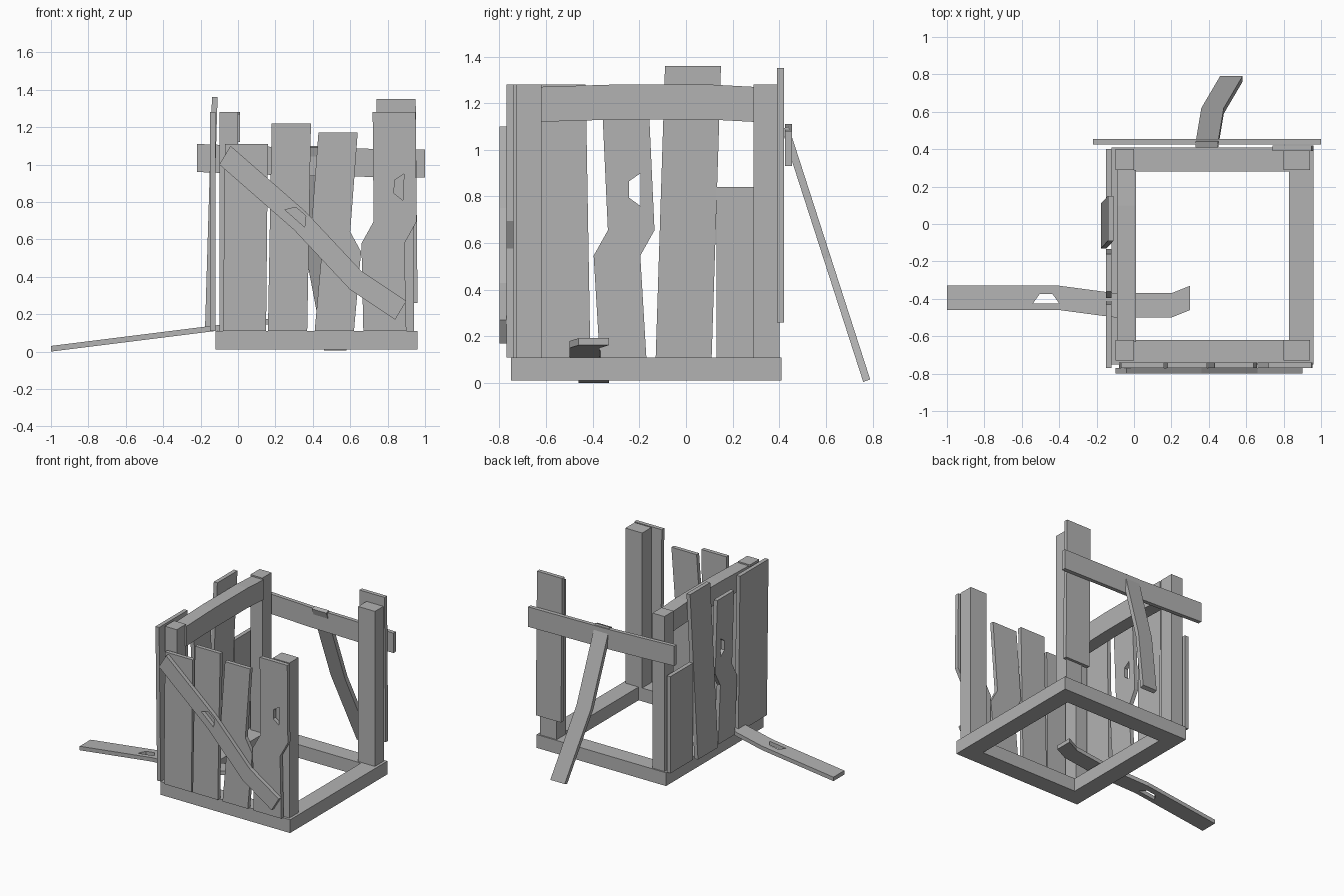
import bpy, bmesh
from mathutils import Vector
from mathutils.geometry import tessellate_polygon

cube = bpy.data.objects.get("Cube")
if cube:
    bpy.data.objects.remove(cube)

# Outer faces of the frame, sill height, post height and board thickness
FRONT, BACK = -0.75, 0.41
RIGHT, LEFT = -0.12, 0.96
SILL, TALL = 0.11, 1.28
THIN = 0.03

grey = (0.45, 0.45, 0.45, 1)
wood = bpy.data.materials.new("weathered_grey_wood")
wood.use_nodes = True
wood.diffuse_color = grey
wood.node_tree.nodes["Principled BSDF"].inputs["Base Color"].default_value = grey


def finish(name, bm):
    """Turn the bmesh into a flat shaded wooden object."""
    bmesh.ops.recalc_face_normals(bm, faces=bm.faces)
    mesh = bpy.data.meshes.new(name)
    bm.to_mesh(mesh)
    bm.free()
    mesh.materials.append(wood)
    part = bpy.data.objects.new(name, mesh)
    bpy.context.collection.objects.link(part)


def beam(name, x, y, z):
    """Squared timber between two limits on each axis."""
    bm = bmesh.new()
    bmesh.ops.create_cube(bm, size=1)
    for vert in bm.verts:
        vert.co = [limits[side > 0] for limits, side in zip((x, y, z), vert.co)]
    finish(name, bm)


def board(name, edge, across, place, thick=THIN, knot=None):
    """Sweep one sawn edge across the board, cut a knot hole, thicken and place."""
    near = [Vector((*point, 0)) for point in edge]
    width = Vector((*across, 0))
    far = [point + width for point in reversed(near)]
    loops = [near + far]
    if knot:
        centre = Vector((*knot, 0))
        along = (near[-1] - near[0]).normalized() * 0.07
        aside = along.cross(Vector((0, 0, 1))) * 0.35
        loops.append([centre + aside + along, centre - aside + along / 2,
                      centre - aside - along / 2, centre + aside - along])
    bm = bmesh.new()
    verts = [bm.verts.new(point) for loop in loops for point in loop]
    for triangle in tessellate_polygon(loops):
        bm.faces.new([verts[index] for index in triangle])
    bmesh.ops.dissolve_limit(bm, angle_limit=0.01, verts=bm.verts, edges=bm.edges)
    grown = bmesh.ops.extrude_face_region(bm, geom=bm.faces[:])["geom"]
    for item in grown:
        if isinstance(item, bmesh.types.BMVert):
            item.co.z = thick
    for vert in bm.verts:
        vert.co = place(*vert.co)
    finish(name, bm)


def upright(name, place, start, width, top, lean=0, kink=0, foot=SILL, knot=None):
    """Standing board that leans sideways and may jog at mid height."""
    height = top - foot
    edge = [(start, foot),
            (start + lean * 0.4 - kink, foot + height * 0.4),
            (start + lean * 0.5 + kink, foot + height * 0.5),
            (start + lean, top)]
    board(name, edge, (width, 0), place, knot=knot)


def front_wall(u, v, w):
    return u, FRONT + 0.01 - w, v


def side_wall(u, v, w):
    return RIGHT - w, u, v


def tilted_side_wall(u, v, w):
    return RIGHT - w + THIN * (v - 1), u, v


def back_wall(u, v, w):
    return u, BACK - 0.02 + w, v


# Base frame and corner posts
depth, slim = 0.13, 0.12
beam("base_front", (RIGHT, LEFT), (FRONT, FRONT + depth), (0.01, SILL))
beam("base_back", (RIGHT, LEFT), (BACK - depth, BACK), (0.01, SILL))
for name, x in (("right", (RIGHT, RIGHT + depth)), ("left", (LEFT - depth, LEFT))):
    beam("base_" + name, x, (FRONT + depth, BACK - depth), (0.01, SILL))
for name, x in (("right", (RIGHT + 0.02, 0)), ("left", (LEFT - 0.16, LEFT - 0.02))):
    beam("post_front_" + name, x, (FRONT + 0.02, FRONT + depth), (SILL, TALL))
    beam("post_back_" + name, x, (BACK - slim, BACK - 0.01), (SILL, TALL))

# Remaining top rail, slightly bowed
board("top_rail", [(FRONT + slim, 1.12), (-0.3, 1.13), (0.1, 1.13), (BACK - slim, 1.12)],
      (0, 0.15), lambda u, v, w: (w - 0.09, u, v), 0.1)

# Front wall boards
upright("front_board_1", front_wall, -0.08, 0.23, 1.11, lean=0.01)
upright("front_board_2", front_wall, 0.16, 0.21, 1.22, lean=0.02)
upright("front_board_3", front_wall, 0.41, 0.21, 1.17, lean=0.02, kink=-THIN)
upright("front_board_4", front_wall, 0.67, 0.23, TALL, lean=0.05, kink=THIN,
        knot=(0.86, 0.88))

# Side wall boards
upright("side_board_1", side_wall, FRONT, 0.34, TALL, lean=-0.02)
upright("side_board_2", side_wall, -0.37, 0.2, 1.2, lean=0.01, kink=THIN,
        knot=(-0.22, 0.83))
upright("side_board_3", tilted_side_wall, -0.13, 0.24, 1.36, lean=0.04)
upright("side_board_4", side_wall, 0.13, 0.27, 0.84)

# Back wall boards
upright("back_upright", back_wall, 0.75, 0.21, 1.35, lean=-0.01, foot=0.26)
board("back_crossboard", [(-0.22, 0.96), (0.3, 0.94), (1, 0.93)], (0, 0.15),
      lambda u, v, w: (u, BACK + 0.015 + w, v))

# Brace nailed diagonally over the front
board("diagonal_brace", [(-0.1, 1), (0.3, 0.65), (0.6, 0.33), (0.84, 0.17)], (0.06, 0.1),
      lambda u, v, w: (u, FRONT - 0.02 - w, v), knot=(0.32, 0.73))

# Loose slat leaning on the back
board("leaning_slat", [(0.33, 0.44), (0.36, 0.62), (0.46, 0.79)], (0.12, 0),
      lambda u, v, w: (u, v - w, 1.1 - 3.1 * (v - 0.44) - w / 3))

# Fallen plank poking through the side wall
board("fallen_plank", [(-1, -0.46), (-0.4, -0.46), (-0.1, -0.5), (0.2, -0.5), (0.3, -0.46)],
      (0, 0.13), lambda u, v, w: (u, v, (u + 1) / 8 + w), knot=(-0.47, -0.4))
